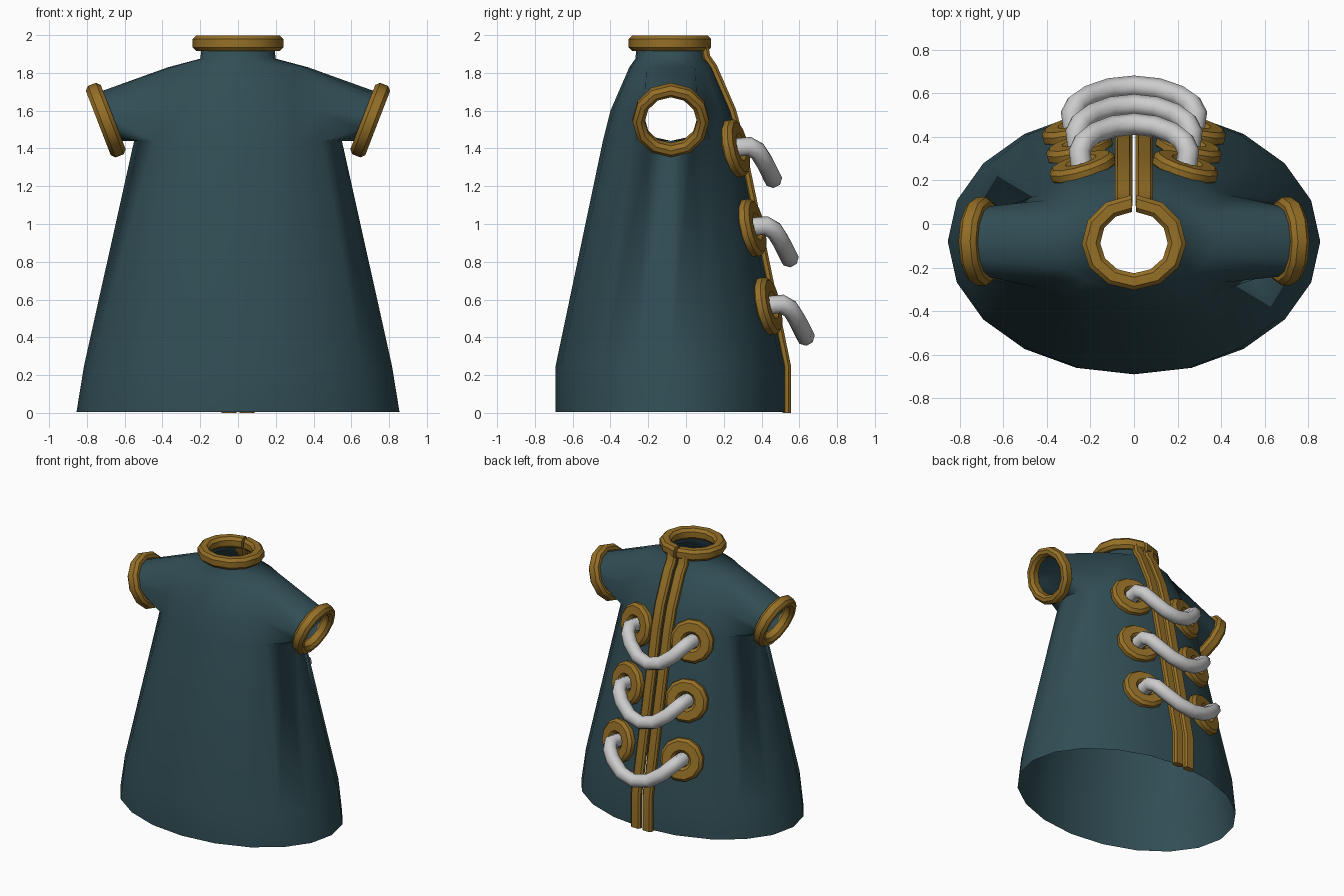
import bpy, bmesh
from math import sin, cos, radians, sqrt
from mathutils import Vector

if "Cube" in bpy.data.objects:
    bpy.data.objects.remove(bpy.data.objects["Cube"])

YC = -0.08  # depth of the garment axis


def material(name, rgb):
    m = bpy.data.materials.new(name)
    m.diffuse_color = (*rgb, 1)
    m.use_nodes = True
    m.node_tree.nodes["Principled BSDF"].inputs["Base Color"].default_value = m.diffuse_color
    return m


TEAL = material("teal_cloth", (0.03, 0.075, 0.09))
GOLD = material("gold_trim", (0.30, 0.16, 0.02))


def finish(name, bm, mat=None, angle=35):
    bmesh.ops.recalc_face_normals(bm, faces=bm.faces)
    me = bpy.data.meshes.new(name)
    bm.to_mesh(me)
    bm.free()
    ob = bpy.data.objects.new(name, me)
    bpy.context.collection.objects.link(ob)
    if mat:
        me.materials.append(mat)
    bpy.ops.object.select_all(action='DESELECT')
    ob.select_set(True)
    bpy.context.view_layer.objects.active = ob
    bpy.ops.object.shade_smooth_by_angle(angle=radians(angle))
    return ob


def loft(bm, sections, closed=False):
    """Skin a list of closed point loops; cap the ends when open."""
    loops = [[bm.verts.new(p) for p in s] for s in sections]
    n = len(loops[0])
    pairs = list(zip(loops, loops[1:])) + ([(loops[-1], loops[0])] if closed else [])
    for a, b in pairs:
        for i in range(n):
            j = (i + 1) % n
            bm.faces.new((a[i], a[j], b[j], b[i]))
    if not closed:
        bm.faces.new(loops[0])
        bm.faces.new(loops[-1])


def bevel_rect(u0, u1, v0, v1, b):
    return [(u0 + b, v0), (u1 - b, v0), (u1, v0 + b), (u1, v1 - b),
            (u1 - b, v1), (u0 + b, v1), (u0, v1 - b), (u0, v0 + b)]


def ring(name, centre, axis, r_in, r_out, width, sides=12, gap=0, squash=1, bevel=0.02):
    bm = bmesh.new()
    q = Vector((0, 0, 1)).rotation_difference(Vector(axis).normalized())
    sec = bevel_rect(r_in, r_out, -width / 2, width / 2, bevel)
    count = sides + (1 if gap else 0)
    loops = []
    for k in range(count):
        a = radians(90 + gap + (360 - 2 * gap) * k / sides)
        loops.append([Vector(centre) + q @ Vector((r * cos(a), r * sin(a) * squash, h))
                      for r, h in sec])
    loft(bm, loops, closed=not gap)
    return finish(name, bm, GOLD)


# Tunic body: elliptical rings, split down the back, armholes bridged to sleeves
RINGS = [(0.005, 0.855, 0.61), (0.25, 0.815, 0.61), (1.44, 0.55, 0.36), (1.6, 0.51, 0.32),
         (1.83, 0.37, 0.22), (1.875, 0.20, 0.188), (1.95, 0.19, 0.18)]
bm = bmesh.new()
grid = []
for z, rx, ry in RINGS:
    row = []
    for k in range(21):
        a = radians(90 + 18 * k)
        x = {0: -0.01, 20: 0.01}.get(k, rx * cos(a))
        row.append(bm.verts.new((x, YC + ry * sin(a), z)))
    grid.append(row)
for r in range(len(RINGS) - 1):
    for k in range(20):
        if r in (2, 3) and (3 <= k < 7 or 13 <= k < 17):
            continue
        bm.faces.new((grid[r][k], grid[r][k + 1], grid[r + 1][k + 1], grid[r + 1][k]))
for s, c in ((1, 15), (-1, 5)):
    hole = ([grid[2][c + d] for d in range(-2, 3)] + [grid[3][c + 2]]
            + [grid[4][c - d] for d in range(-2, 3)] + [grid[3][c - 2]])
    end = []
    for j in range(12):
        f = radians(30 * (j - 2))
        u = -0.14 * cos(f)
        end.append(bm.verts.new((s * (0.68 + 0.36 * u), YC + s * 0.16 * sin(f), 1.57 + 0.93 * u)))
    for j in range(12):
        i = (j + 1) % 12
        bm.faces.new((hole[j], hole[i], end[i], end[j]))
finish("tunic_body", bm, TEAL, 80)

# Collar, split at the back, and sleeve cuffs
ring("collar", (0, -0.085, 1.957), (0, 0, 1), 0.155, 0.24, 0.083, gap=3, squash=0.91)
for side, s in (("right", 1), ("left", -1)):
    ring("cuff_" + side, (s * 0.70, YC, 1.55), (s * 0.93, 0, -0.36), 0.138, 0.203, 0.085)

# Twin trims running down the back opening
TRIM = [(0.525, 0.0), (0.525, 0.25), (0.28, 1.44), (0.235, 1.6), (0.135, 1.83),
        (0.1, 1.88), (0.085, 1.96)]
for side, s in (("right", 1), ("left", -1)):
    bm = bmesh.new()
    loops = []
    for i, (y, z) in enumerate(TRIM):
        a, b = TRIM[max(i - 1, 0)], TRIM[min(i + 1, len(TRIM) - 1)]
        n = Vector((0, b[1] - a[1], a[0] - b[0])).normalized()
        if i == 0:
            n = Vector((0, 1, 0))
        loops.append([Vector((s * u, y, z)) + n * v
                      for u, v in bevel_rect(0.008, 0.088, -0.015, 0.03, 0.013)])
    loft(bm, loops)
    finish("back_trim_" + side, bm, GOLD)

# Eyelet pairs lying on the cloth, each joined by a drooping strap
for num, (ex, ez) in enumerate(((0.235, 1.40), (0.25, 0.98), (0.27, 0.565)), 1):
    t = (ez - 0.25) / 1.19
    rx, ry = 0.815 - 0.265 * t, 0.61 - 0.25 * t
    dy = ry * sqrt(1 - (ex / rx) ** 2)
    nx, ny = ex / rx ** 2, dy / ry ** 2
    slope = 0.21 * sqrt(nx * nx + ny * ny)
    for side, s in (("right", 1), ("left", -1)):
        ring(f"eyelet_{side}_{num}", (s * ex, YC + dy + 0.005, ez), (s * nx, ny, slope),
             0.055, 0.158, 0.07)

    half = [(1.0, -0.03, 0.0), (1.06, 0.08, 0.012), (0.97, 0.125, -0.015), (0.78, 0.16, -0.07),
            (0.42, 0.193, -0.135), (0.0, 0.205, -0.16)]
    pts = [(ex * u, v, w) for u, v, w in half]
    pts += [(-x, v, w) for x, v, w in pts[-2::-1]]
    cu = bpy.data.curves.new(f"strap_{num}", 'CURVE')
    cu.dimensions = '3D'
    cu.bevel_depth = 0.05
    cu.bevel_resolution = 2
    cu.use_fill_caps = True
    sp = cu.splines.new('POLY')
    sp.points.add(len(pts) - 1)
    for p, (x, v, w) in zip(sp.points, pts):
        p.co = (x, YC + dy + v, ez + w, 1)
    bpy.context.collection.objects.link(bpy.data.objects.new(f"strap_{num}", cu))
